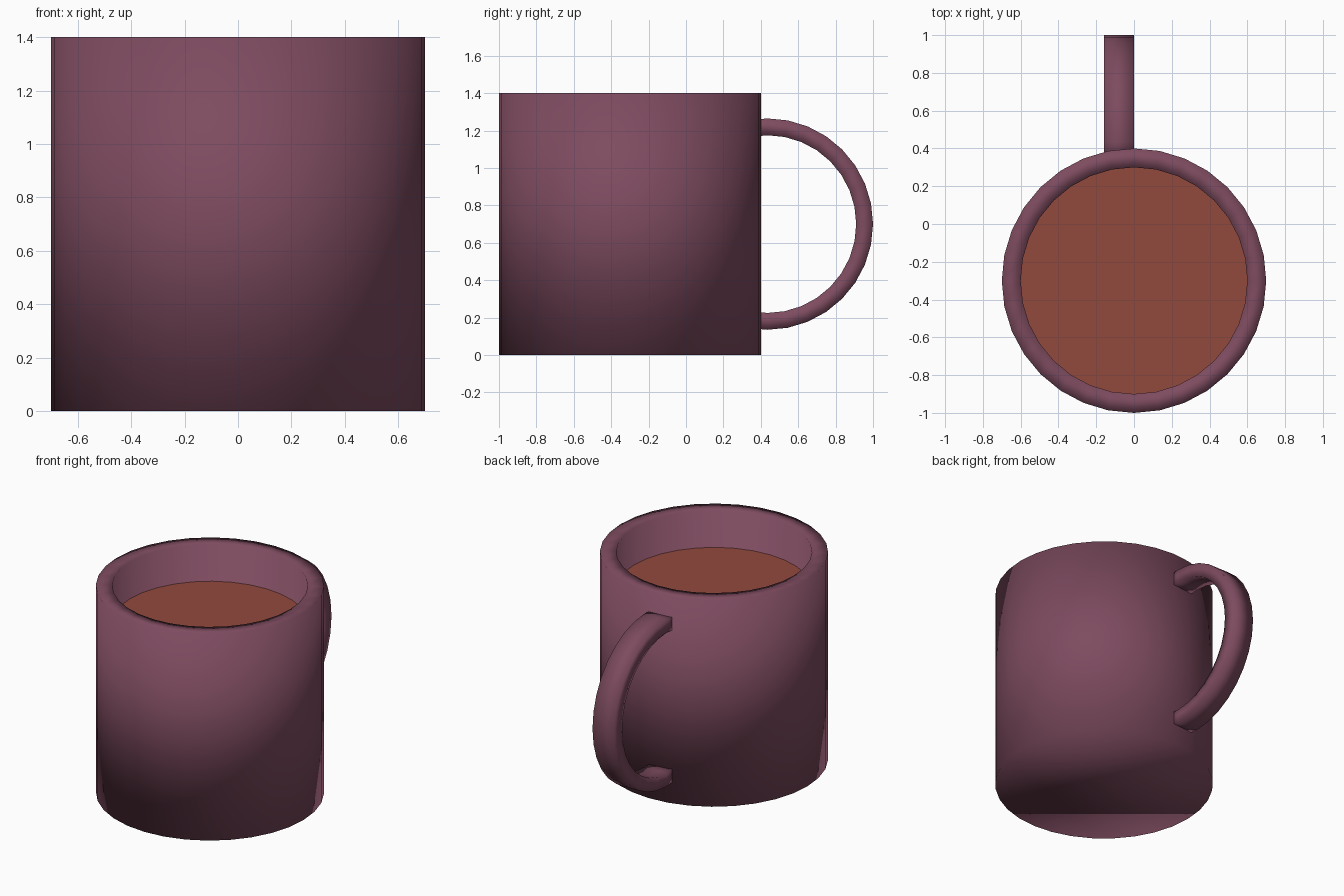
import bpy, bmesh, math

if "Cube" in bpy.data.objects:
    bpy.data.objects.remove(bpy.data.objects["Cube"])

SEG = 32
CY = -0.3          # mug axis in y


def material(name, rgb):
    m = bpy.data.materials.new(name)
    m.diffuse_color = (*rgb, 1.0)
    m.use_nodes = True
    m.node_tree.nodes["Principled BSDF"].inputs["Base Color"].default_value = m.diffuse_color
    return m


def finish(bm, name, mat, smooth=True):
    bmesh.ops.recalc_face_normals(bm, faces=bm.faces[:])
    for f in bm.faces:
        f.smooth = smooth
    me = bpy.data.meshes.new(name)
    bm.to_mesh(me)
    bm.free()
    me.materials.append(mat)
    ob = bpy.data.objects.new(name, me)
    bpy.context.collection.objects.link(ob)
    return ob


def ring(bm, r, z):
    return [bm.verts.new((r * math.sin(2 * math.pi * i / SEG),
                          CY + r * math.cos(2 * math.pi * i / SEG), z))
            for i in range(SEG)]


def bridge(bm, a, b, closed=True):
    n = len(a)
    for i in range(n if closed else n - 1):
        j = (i + 1) % n
        bm.faces.new((a[i], a[j], b[j], b[i]))


plum = material("plum glaze", (0.205, 0.070, 0.114))
brown = material("drink brown", (0.287, 0.067, 0.045))

# Mug body: outer wall, flat rim, inner wall and floor
bm = bmesh.new()
rings = [ring(bm, r, z) for r, z in ((0.7, 0), (0.7, 1.4), (0.6, 1.4), (0.6, 0.1))]
for a, b in zip(rings, rings[1:]):
    bridge(bm, a, b)
bm.faces.new(rings[0])
bm.faces.new(rings[-1])
finish(bm, "mug_body", plum)

# Drink surface
bm = bmesh.new()
f = bm.faces.new(ring(bm, 0.6, 1.15))
if f.normal.z < 0 or f.calc_center_median() is None:
    f.normal_flip()
f.normal_update()
if f.normal.z < 0:
    f.normal_flip()
me_drink = finish(bm, "drink", brown, smooth=False)
if me_drink.data.polygons[0].normal.z < 0:
    me_drink.data.flip_normals()

# Handle: rectangular section swept along an arc, ends sunk into the wall
bm = bmesh.new()
R_OUT, R_IN, HY, HZ = 0.565, 0.475, 0.435, 0.7
sections = []
for k in range(-9, 10):
    a = 2 * math.pi * k / SEG
    sections.append([bm.verts.new((x, HY + r * math.cos(a), HZ + r * math.sin(a)))
                     for x, r in ((-0.16, R_IN), (0, R_IN), (0, R_OUT), (-0.16, R_OUT))])
for a, b in zip(sections, sections[1:]):
    bridge(bm, a, b)
bm.faces.new(sections[0])
bm.faces.new(sections[-1])
finish(bm, "handle", plum)
